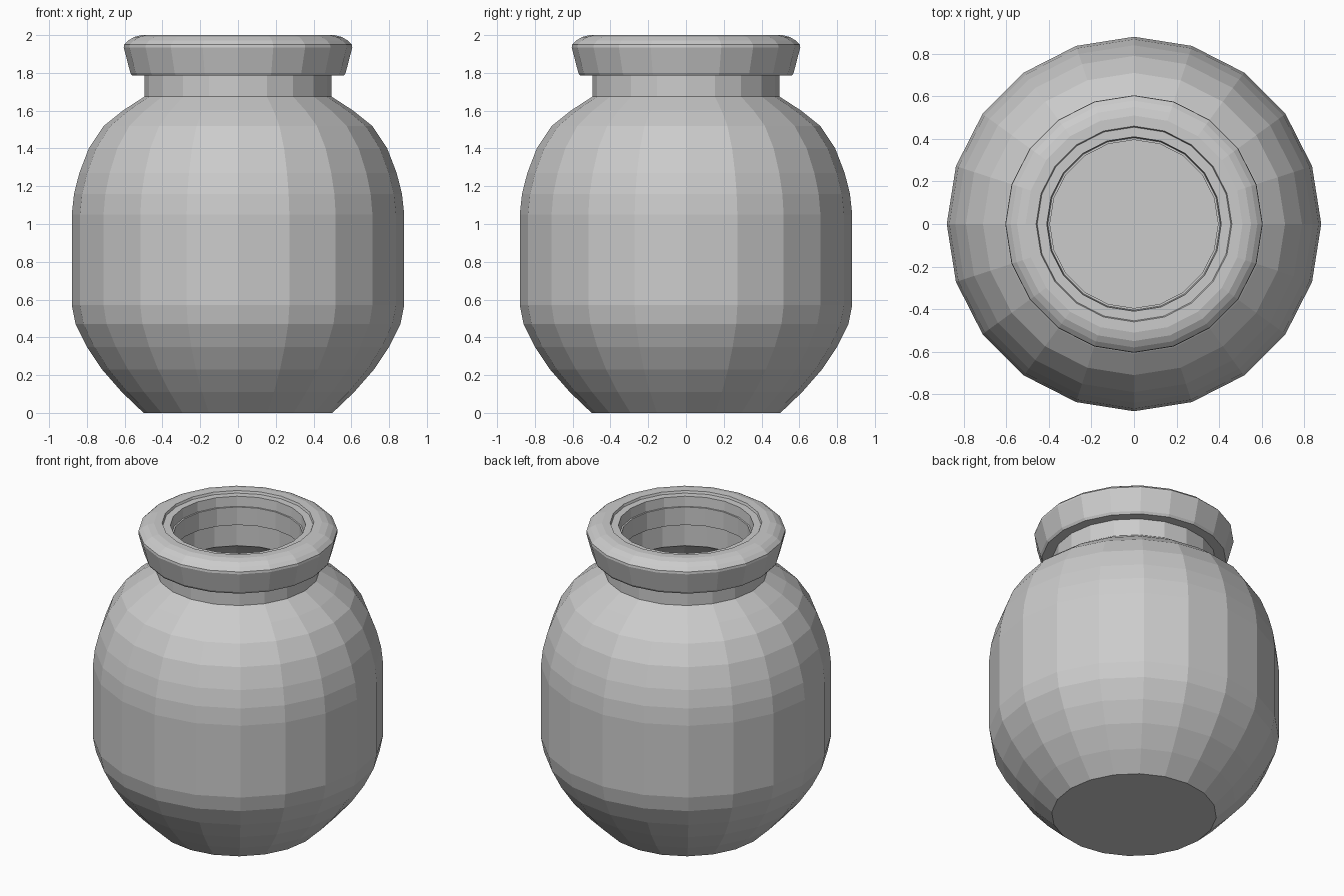
import bpy, bmesh, math

if "Cube" in bpy.data.objects:
    bpy.data.objects.remove(bpy.data.objects["Cube"])

SIDES = 20


def lathe(name, profile, closed=False):
    """Revolve (radius, z) points around the z axis; radius 0 makes a flat cap."""
    bm = bmesh.new()
    rings = []
    for r, z in profile:
        if r == 0:
            continue
        rings.append([bm.verts.new((r * math.cos(2 * math.pi * i / SIDES),
                                    r * math.sin(2 * math.pi * i / SIDES), z))
                      for i in range(SIDES)])
    pairs = list(zip(rings, rings[1:]))
    if closed:
        pairs.append((rings[-1], rings[0]))
    for a, b in pairs:
        for i in range(SIDES):
            j = (i + 1) % SIDES
            bm.faces.new((a[i], a[j], b[j], b[i]))
    if profile[0][0] == 0:
        bm.faces.new(rings[0])
    if profile[-1][0] == 0:
        bm.faces.new(rings[-1])
    bmesh.ops.recalc_face_normals(bm, faces=bm.faces)
    mesh = bpy.data.meshes.new(name)
    bm.to_mesh(mesh)
    bm.free()
    obj = bpy.data.objects.new(name, mesh)
    bpy.context.collection.objects.link(obj)
    return obj


# Hollow body: outer silhouette up, thin wall back down to the floor
outer = [(0.50, 0), (0.615, 0.11), (0.72, 0.23), (0.80, 0.35), (0.86, 0.47),
         (0.88, 0.57), (0.88, 1.05), (0.868, 1.16), (0.84, 1.27),
         (0.79, 1.40), (0.71, 1.52), (0.61, 1.60), (0.495, 1.675), (0.495, 1.80)]
inner = [(0.44, 1.80), (0.44, 1.64), (0.58, 1.55), (0.67, 1.48), (0.74, 1.37),
         (0.79, 1.26), (0.83, 1.05), (0.83, 0.58), (0.81, 0.49),
         (0.76, 0.38), (0.68, 0.26), (0.58, 0.15), (0.48, 0.05)]
lathe("jar_body", [(0, 0)] + outer + inner + [(0, 0.05)])

# Flared rim with a rounded top and a stepped mouth
rim = [(0.395, 1.80), (0.42, 1.79), (0.56, 1.785), (0.57, 1.80), (0.605, 1.935),
       (0.603, 1.95), (0.58, 1.972), (0.55, 1.99), (0.51, 2.0), (0.46, 2.0),
       (0.455, 1.985), (0.41, 1.985), (0.405, 1.92), (0.395, 1.92)]
obj = lathe("jar_rim", rim, closed=True)
